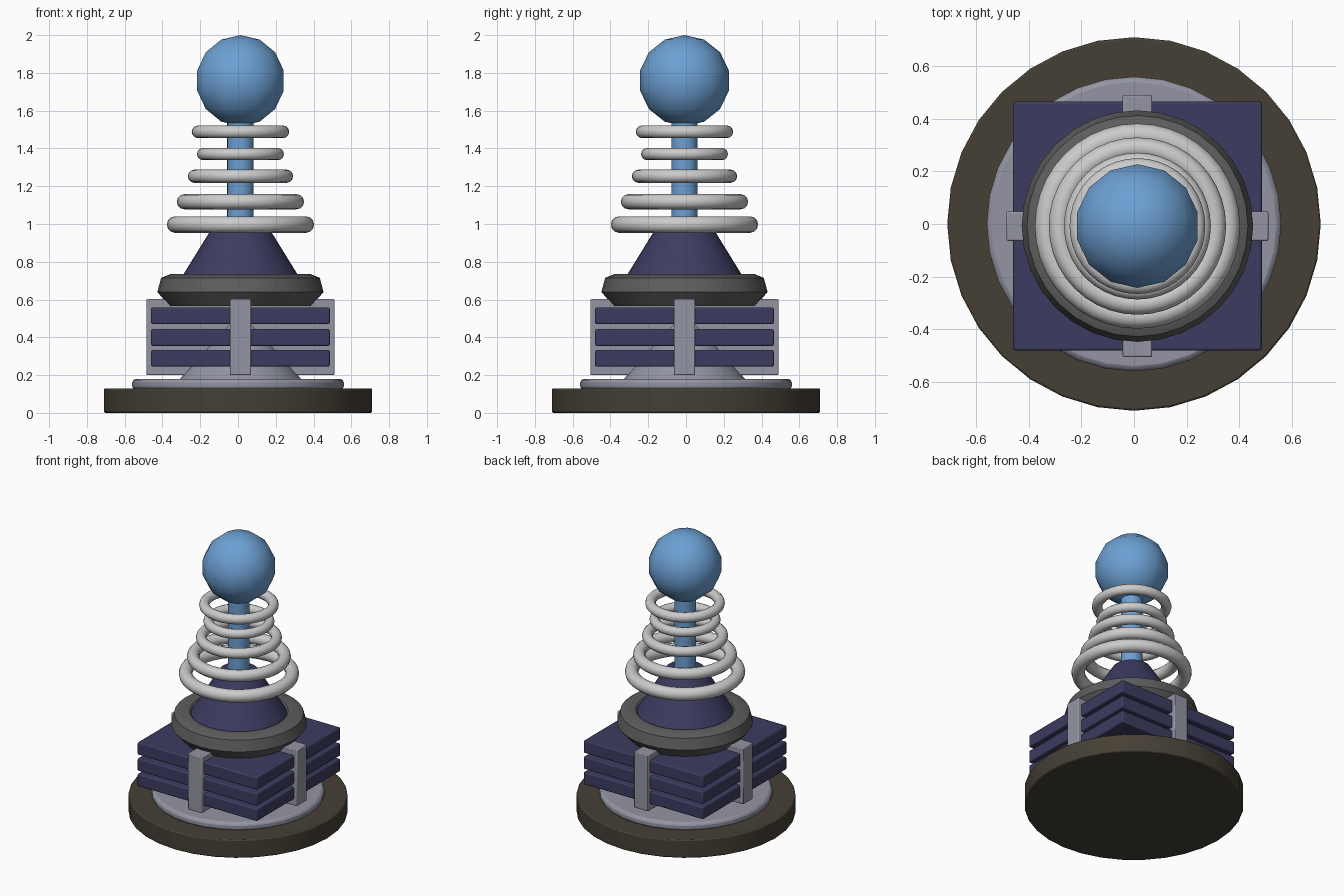
import bpy, math

if "Cube" in bpy.data.objects:
    bpy.data.objects.remove(bpy.data.objects["Cube"])

CX, CY = 0.013, -0.008  # upper assembly sits slightly off the base centre


def mat(name, rgb):
    m = bpy.data.materials.new(name)
    m.diffuse_color = (*rgb, 1)
    m.use_nodes = True
    m.node_tree.nodes["Principled BSDF"].inputs["Base Color"].default_value = m.diffuse_color
    return m


NAVY = mat("navy", (0.045, 0.045, 0.12))
BLUE = mat("blue", (0.15, 0.35, 0.65))
PALE = mat("pale_metal", (0.3, 0.3, 0.37))
DARK = mat("dark_grey", (0.11, 0.11, 0.11))
BROWN = mat("dark_brown", (0.06, 0.05, 0.035))


def finish(name, material=None, bevel=0, smooth=True):
    ob = bpy.context.object
    ob.name = name
    if material:
        ob.data.materials.append(material)
    if bevel:
        b = ob.modifiers.new("bevel", 'BEVEL')
        b.width, b.segments, b.limit_method = bevel, 2, 'ANGLE'
    if smooth:
        bpy.ops.object.shade_smooth_by_angle(angle=math.radians(35))
    return ob


def cone(name, r1, r2, z0, z1, material, x=CX, y=CY, bevel=0, sides=32):
    bpy.ops.mesh.primitive_cone_add(vertices=sides, radius1=r1, radius2=r2,
                                    depth=z1 - z0, location=(x, y, (z0 + z1) / 2))
    return finish(name, material, bevel)


def box(name, sx, sy, z0, z1, material, bevel):
    bpy.ops.mesh.primitive_cube_add(size=1, location=(CX, CY, (z0 + z1) / 2))
    bpy.context.object.scale = (sx, sy, z1 - z0)
    bpy.ops.object.transform_apply(location=False, rotation=False, scale=True)
    return finish(name, material, bevel)


def lathe(name, profile, material, n=32):
    # closed profile of (radius, height) spun around z
    k = len(profile)
    verts = [(r * math.cos(2 * math.pi * i / n), r * math.sin(2 * math.pi * i / n), z)
             for i in range(n) for r, z in profile]
    faces = [(i * k + j, (i + 1) % n * k + j, (i + 1) % n * k + (j + 1) % k, i * k + (j + 1) % k)
             for i in range(n) for j in range(k)]
    me = bpy.data.meshes.new(name)
    me.from_pydata(verts, [], faces)
    ob = bpy.data.objects.new(name, me)
    bpy.context.collection.objects.link(ob)
    ob.location = (CX, CY, 0)
    bpy.ops.object.select_all(action='DESELECT')
    bpy.context.view_layer.objects.active = ob
    ob.select_set(True)
    return finish(name, material)


# base, foot plate and inner support cone
cone("base", 0.71, 0.71, 0, 0.13, BROWN, 0, 0, 0.008)
cone("foot_plate", 0.56, 0.56, 0.12, 0.18, PALE, 0, 0, 0.02)
cone("support_cone", 0.32, 0.05, 0.18, 0.50, PALE)

# stacked square plates held by a crossed pair of uprights
for i, z in enumerate((0.245, 0.355, 0.47)):
    box(f"square_plate_{i + 1}", 0.946, 0.946, z, z + 0.088, NAVY, 0.008)
box("cross_upright_x", 0.996, 0.112, 0.20, 0.602, PALE, 0.006)
box("cross_upright_y", 0.112, 0.996, 0.20, 0.602, PALE, 0.006)

# faceted collar
lathe("collar", [(0.20, 0.565), (0.375, 0.565), (0.44, 0.64), (0.42, 0.715),
                 (0.37, 0.735), (0.32, 0.73), (0.29, 0.70), (0.20, 0.70)], DARK)

# upper cone, post and ball
cone("upper_cone", 0.335, 0.125, 0.68, 1.02, NAVY)
cone("post", 0.07, 0.07, 0.95, 1.58, BLUE, sides=24)
bpy.ops.mesh.primitive_uv_sphere_add(segments=14, ring_count=7, radius=0.241,
                                     location=(CX, CY, 1.759))
finish("ball", BLUE, smooth=False)
bpy.ops.object.shade_smooth()

# floating rings: outer radius, tube radius, height
for i, (r, t, z) in enumerate([(0.39, 0.044, 0.997), (0.337, 0.04, 1.118), (0.279, 0.035, 1.253),
                               (0.23, 0.032, 1.37), (0.258, 0.034, 1.488)]):
    bpy.ops.mesh.primitive_torus_add(major_segments=40, minor_segments=12, major_radius=r - t,
                                     minor_radius=t, location=(CX, CY, z))
    finish(f"ring_{i + 1}")
